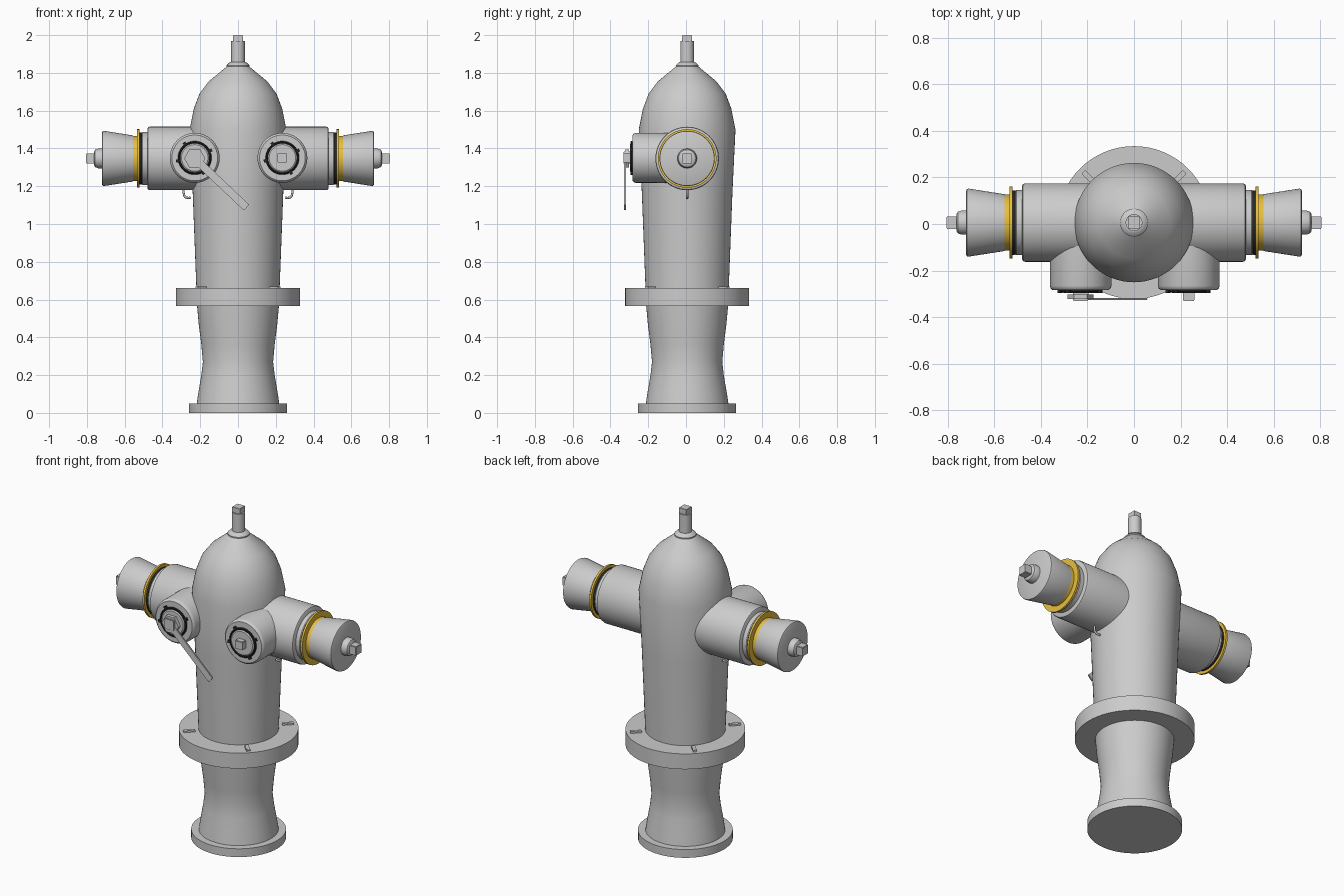
import bpy, bmesh
from math import pi, sin, cos, radians
from mathutils import Matrix, Vector

if "Cube" in bpy.data.objects:
    bpy.data.objects.remove(bpy.data.objects["Cube"])

CY = 0.006      # body axis offset in y
NZ = 1.347      # nozzle axis height


def material(name, rgb):
    m = bpy.data.materials.new(name)
    m.diffuse_color = (*rgb, 1)
    m.use_nodes = True
    m.node_tree.nodes["Principled BSDF"].inputs["Base Color"].default_value = m.diffuse_color
    return m


YELLOW = material("yellow", (0.8, 0.52, 0.05))
BLACK = material("black", (0.02, 0.02, 0.02))


def finish(name, bm, mat=None, matrix=None):
    if matrix is not None:
        bm.transform(matrix)
    bmesh.ops.recalc_face_normals(bm, faces=bm.faces)
    me = bpy.data.meshes.new(name)
    bm.to_mesh(me)
    bm.free()
    ob = bpy.data.objects.new(name, me)
    bpy.context.collection.objects.link(ob)
    if mat:
        me.materials.append(mat)
    bpy.ops.object.select_all(action='DESELECT')
    ob.select_set(True)
    bpy.context.view_layer.objects.active = ob
    bpy.ops.object.shade_smooth_by_angle(angle=radians(35))
    return ob


def lathe(name, profile, matrix, n=64, mat=None):
    """Closed solid of revolution about local z; profile is (radius, height)."""
    bm = bmesh.new()
    rings = [[bm.verts.new((r * cos(2 * pi * i / n), r * sin(2 * pi * i / n), h))
              for i in range(n)] for r, h in profile]
    for a, b in zip(rings, rings[1:]):
        for i in range(n):
            j = (i + 1) % n
            bm.faces.new((a[i], a[j], b[j], b[i]))
    bm.faces.new(rings[0])
    bm.faces.new(rings[-1])
    return finish(name, bm, mat, matrix)


def box(name, size, centre, matrix, bevel=0.0, mat=None):
    bm = bmesh.new()
    bmesh.ops.create_cube(bm, size=1)
    bm.transform(Matrix.Translation(centre) @ Matrix.Diagonal((*size, 1)))
    if bevel:
        bmesh.ops.bevel(bm, geom=bm.edges[:], offset=bevel, segments=2, affect='EDGES')
    return finish(name, bm, mat, matrix)


def torus(name, R, r, h, matrix, mat=None, n=64, m=10):
    bm = bmesh.new()
    rings = [[bm.verts.new(((R + r * cos(2 * pi * k / m)) * cos(2 * pi * i / n),
                            (R + r * cos(2 * pi * k / m)) * sin(2 * pi * i / n),
                            h + r * sin(2 * pi * k / m))) for k in range(m)] for i in range(n)]
    for i in range(n):
        a, b = rings[i], rings[(i + 1) % n]
        for k in range(m):
            q = (k + 1) % m
            bm.faces.new((a[k], b[k], b[q], a[q]))
    return finish(name, bm, mat, matrix)


AXIS = Matrix.Translation((0, CY, 0))

# Standpipe: foot, waisted column, flange
lathe("foot_plate", [(.26, 0), (.26, .05)], AXIS)
lathe("lower_column", [(.22, .04), (.211, .1), (.194, .2), (.186, .27), (.194, .36),
                       (.208, .47), (.218, .58)], AXIS)
lathe("flange", [(.328, .567), (.328, .66)], AXIS)

# Barrel and dome
lathe("barrel_and_dome", [(.22, .65), (.24, 1.17), (.256, 1.5), (.234, 1.61), (.204, 1.69),
                          (.155, 1.755), (.058, 1.835)], AXIS)

# Operating stem
lathe("stem_collar", [(.05, 1.825), (.06, 1.83), (.06, 1.84), (.045, 1.855), (.034, 1.858)], AXIS)
lathe("stem", [(.036, 1.85), (.036, 1.968)], AXIS)
box("stem_square", (.052, .052, .06), (0, 0, 1.97), AXIS, .002)

# Flange bolts
for i in range(4):
    box("flange_bolt", (.065, .022, .012), (.275, 0, .664),
        AXIS @ Matrix.Rotation(pi / 4 + i * pi / 2, 4, 'Z'), .002)

# Large side outlets with caps, one each side
for side, turn in (("right", 0), ("left", pi)):
    M = (Matrix.Translation((0, CY, NZ)) @ Matrix.Rotation(turn, 4, 'Z')
         @ Matrix.Rotation(pi / 2, 4, 'Y'))
    lathe(side + "_outlet", [(.168, .08), (.168, .468), (.165, .476), (.158, .48)], M)
    lathe(side + "_outlet_step", [(.14, .47), (.14, .505), (.136, .51)], M)
    lathe(side + "_gasket", [(.132, .50), (.138, .512), (.138, .522), (.13, .527)], M, mat=BLACK)
    lathe(side + "_coupling_disc", [(.155, .522), (.155, .534)], M, mat=YELLOW)
    lathe(side + "_coupling_ring", [(.12, .53), (.12, .558)], M, mat=YELLOW)
    lathe(side + "_cap", [(.122, .556), (.146, .71), (.144, .717), (.138, .72)], M)
    lathe(side + "_cap_boss", [(.052, .715), (.052, .74), (.046, .756), (.036, .762)], M, 32)
    box(side + "_cap_nut", (.054, .054, .06), (0, 0, .775), M, .003)

# Smaller front outlets with plugs
for side, cx in (("left", -.229), ("right", .235)):
    M = Matrix.Translation((cx, 0, NZ + .003)) @ Matrix.Rotation(pi / 2, 4, 'X')
    lathe(side + "_front_outlet", [(.132, .0), (.132, .265), (.129, .276), (.121, .283)], M)
    torus(side + "_front_gasket", .082, .007, .288, M, BLACK)
    lathe(side + "_front_plug", [(.077, .27), (.077, .292), (.07, .297)], M)
    for a in (25, 125, 190, 300):
        box(side + "_gasket_lug", (.02, .016, .014), (.09, 0, .288),
            M @ Matrix.Rotation(radians(a), 4, 'Z'), mat=BLACK)
    nut = .05 if side == "right" else .066
    box(side + "_front_nut", (nut, nut, .05), (0, 0, .305), M, .003)

# Wrench handle on the left front outlet
W = Matrix.Translation((-.229, 0, NZ)) @ Matrix.Rotation(pi / 2, 4, 'X')
lathe("wrench_head", [(.056, .302), (.056, .322)], W, 6)
box("wrench_handle", (.345, .042, .010), (.205, 0, .322),
    W @ Matrix.Rotation(radians(-43.5), 4, 'Z'), .002)

# Chain hooks below the side outlets
for side, s in (("right", 1), ("left", -1)):
    cu = bpy.data.curves.new(side + "_chain_hook", 'CURVE')
    cu.dimensions = '3D'
    cu.bevel_depth = .006
    cu.bevel_resolution = 2
    sp = cu.splines.new('POLY')
    pts = [(.288, 1.19), (.288, 1.165), (.284, 1.148), (.275, 1.14), (.262, 1.138), (.25, 1.14)]
    sp.points.add(len(pts) - 1)
    for p, (x, z) in zip(sp.points, pts):
        p.co = (s * x, CY, z, 1)
    cu.use_fill_caps = True
    bpy.context.collection.objects.link(bpy.data.objects.new(side + "_chain_hook", cu))
